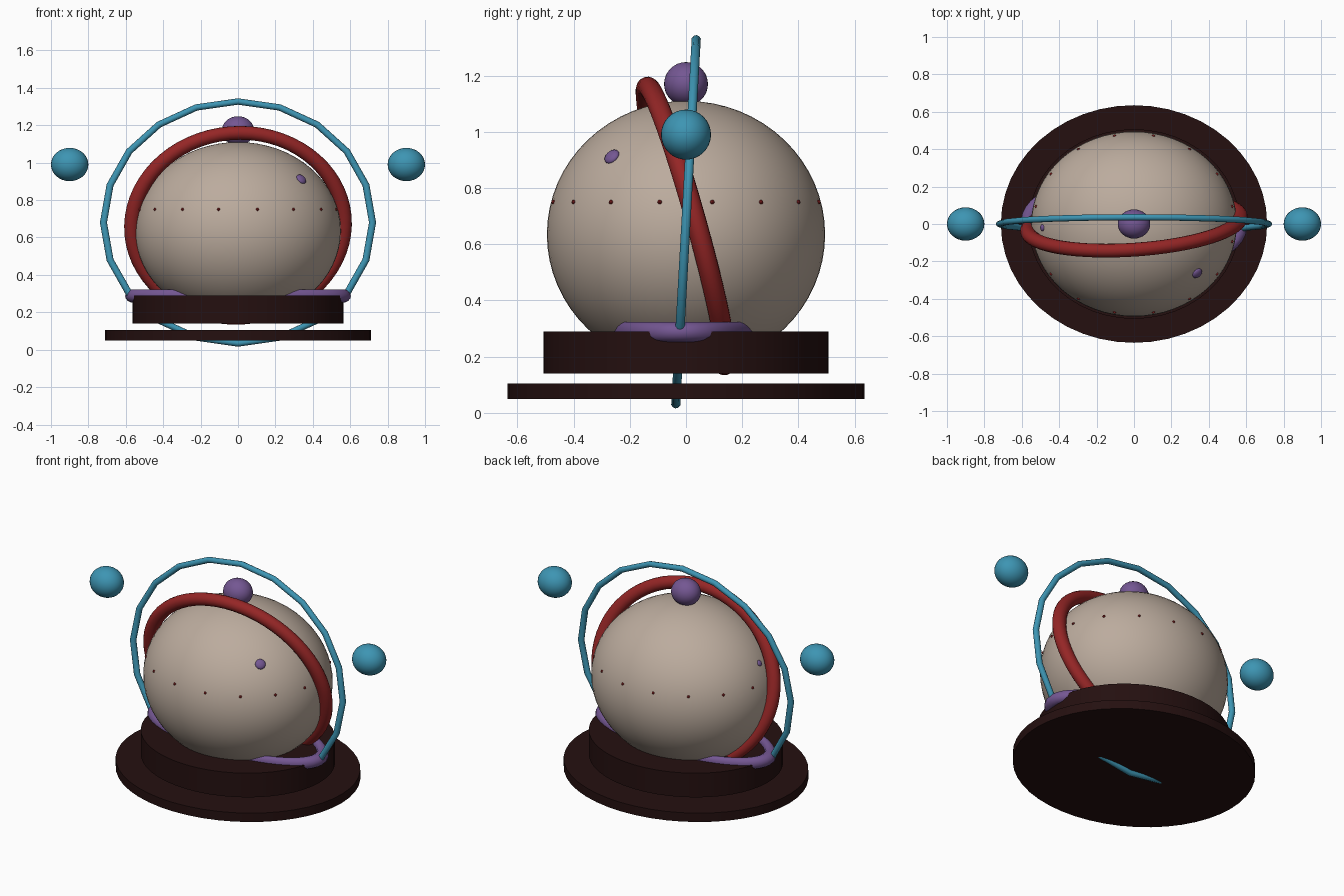
import bpy, math
from mathutils import Matrix, Vector

if "Cube" in bpy.data.objects:
    bpy.data.objects.remove(bpy.data.objects["Cube"])

SX = 1.11                      # whole piece is slightly stretched sideways
CENTRE = Vector((0, 0, 0.635))
BODY = Vector((0.55, 0.495, 0.475))


def material(name, rgb):
    m = bpy.data.materials.new(name)
    m.diffuse_color = (*rgb, 1)
    m.use_nodes = True
    m.node_tree.nodes["Principled BSDF"].inputs["Base Color"].default_value = m.diffuse_color
    return m


cream = material("warm_beige", (0.50, 0.41, 0.34))
dark = material("dark_brown", (0.018, 0.005, 0.005))
red = material("deep_red", (0.30, 0.019, 0.019))
blue = material("teal_blue", (0.047, 0.30, 0.45))
purple = material("soft_purple", (0.175, 0.095, 0.29))


def finish(name, mat, matrix):
    """Name, colour, smooth and place the new primitive."""
    ob = bpy.context.object
    ob.name = name
    ob.data.materials.append(mat)
    bpy.ops.object.shade_smooth_by_angle(angle=math.radians(40))
    ob.data.transform(matrix)
    return ob


def place(loc, scale=(1, 1, 1), rot=None):
    return Matrix.Translation(loc) @ (rot or Matrix()) @ Matrix.Diagonal((*scale, 1))


def ball(name, mat, loc, scale, segs=32, rot=None):
    bpy.ops.mesh.primitive_uv_sphere_add(radius=1, segments=segs, ring_count=segs // 2)
    return finish(name, mat, place(loc, scale, rot))


def disc(name, mat, rx, ry, z0, z1):
    bpy.ops.mesh.primitive_cylinder_add(radius=1, depth=1, vertices=48)
    return finish(name, mat, place((0, 0, (z0 + z1) / 2), (rx, ry, z1 - z0)))


def ring(name, mat, major, minor, segs, sides, matrix):
    bpy.ops.mesh.primitive_torus_add(major_radius=major, minor_radius=minor,
                                     major_segments=segs, minor_segments=sides)
    return finish(name, mat, matrix)


def on_body(direction):
    """Surface point and outward-facing rotation on the egg-shaped body."""
    d = Vector([c / r for c, r in zip(direction, BODY)]).normalized()
    point = CENTRE + Vector([c * r for c, r in zip(d, BODY)])
    normal = Vector([c / r for c, r in zip(d, BODY)])
    return point, normal.to_track_quat('Z', 'Y').to_matrix().to_4x4()


# Stand: two separate elliptical plates
disc("base_plate", dark, 0.712, 0.635, 0.05, 0.105)
disc("upper_stand", dark, 0.565, 0.507, 0.14, 0.29)

# Body and top knob
ball("body", cream, CENTRE, BODY, 64)
ball("top_knob", purple, (0, 0, 1.17), (0.087, 0.078, 0.078))

# Side balls
for side, s in (("left", -1), ("right", 1)):
    ball(side + "_ball", blue, (0.9 * s, 0, 0.99), (0.1, 0.089, 0.089))

# Rings: thick leaning one, thin outer hoop, narrow one lying on the stand
stretch = Matrix.Diagonal((SX, 1, 1, 1))
ring("leaning_ring", red, 0.513, 0.037, 64, 16,
     Matrix.Translation((0, 0, 0.665)) @ stretch
     @ Matrix.Rotation(math.radians(4.5), 4, 'Z')
     @ Matrix.Rotation(math.radians(90 + 15.5), 4, 'X'))
ring("outer_hoop", blue, 0.648, 0.017, 20, 10,
     Matrix.Translation((0, 0, 0.68)) @ stretch
     @ Matrix.Rotation(math.radians(90 - 3.2), 4, 'X'))
ring("stand_ring", purple, 0.508, 0.036, 48, 14,
     Matrix.Translation((0, 0, 0.288)) @ Matrix.Rotation(math.radians(-2), 4, 'Z')
     @ Matrix.Diagonal((SX, 0.5, 1, 1)))

# Small flattened purple studs
for name, d, r in (("front_stud", (0.34, -0.265, 0.278), 0.03),
                   ("side_stud", (-0.49, -0.02, 0.215), 0.018)):
    p, rot = on_body(d)
    ball(name, purple, p, (r, r, r * 0.5), 16, rot)

# Band of tiny red studs around the body
k = math.sqrt(1 - (0.115 / BODY.z) ** 2)
for i in range(16):
    a = math.radians(11.25 + 22.5 * i)
    d = (BODY.x * k * math.cos(a), BODY.y * k * math.sin(a), 0.115)
    p, rot = on_body(d)
    ball("band_stud_%d" % i, red, p, (0.008, 0.008, 0.008), 8)
